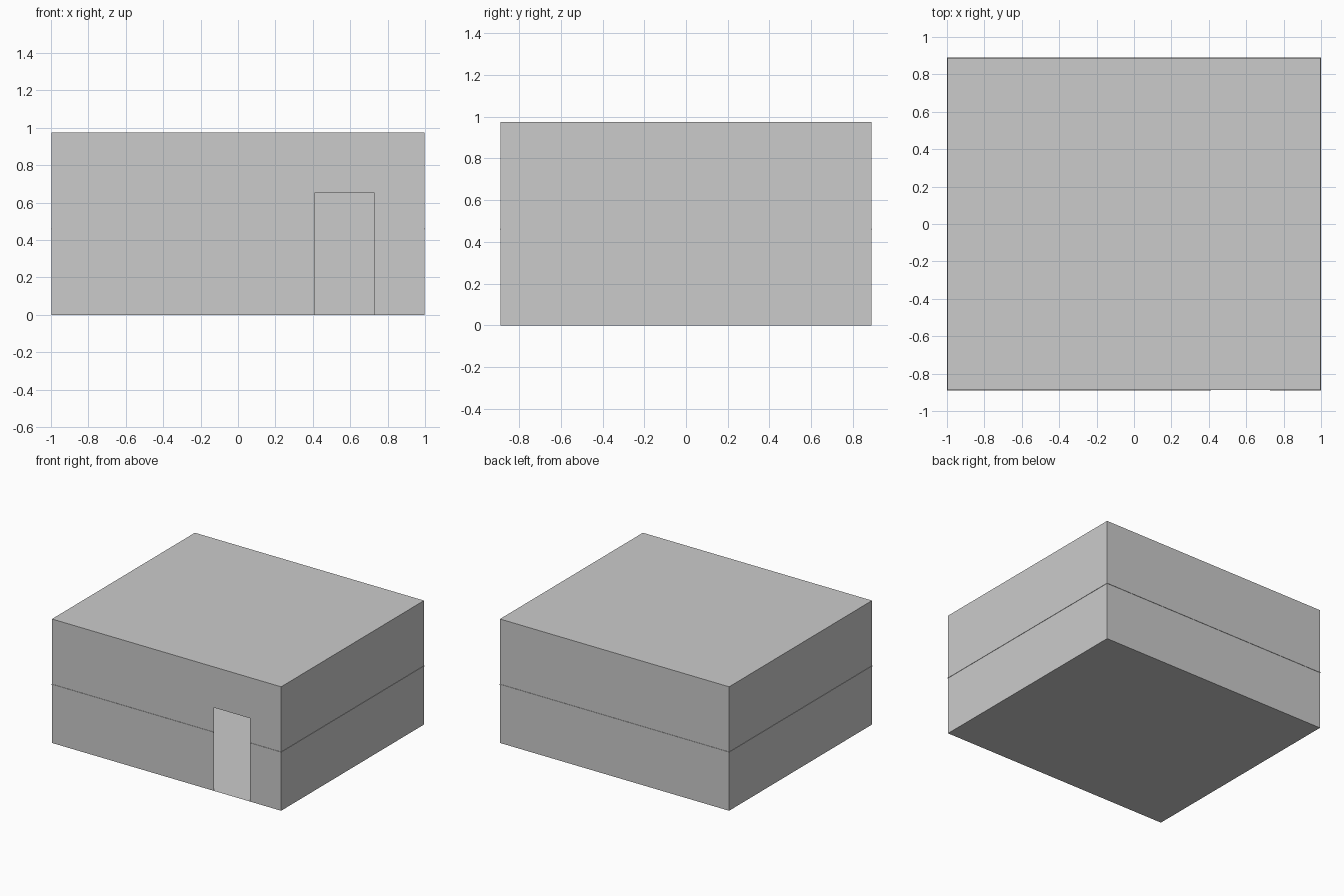
import bpy

if "Cube" in bpy.data.objects:
    bpy.data.objects.remove(bpy.data.objects["Cube"])

W, D, H = 0.997, 0.888, 0.975          # half width, half depth, height
DX0, DX1, DH = 0.412, 0.727, 0.655     # door opening
Z, T, OUT = 0.46, 0.003, 0.003         # trim height, half thickness, projection


def add_mesh(name, verts, faces):
    mesh = bpy.data.meshes.new(name)
    mesh.from_pydata(verts, [], faces)
    obj = bpy.data.objects.new(name, mesh)
    bpy.context.collection.objects.link(obj)
    return obj


def add_box(name, x0, x1, y0, y1):
    bpy.ops.mesh.primitive_cube_add(size=1, location=((x0 + x1) / 2, (y0 + y1) / 2, Z))
    obj = bpy.context.object
    obj.name = name
    obj.scale = (x1 - x0, y1 - y0, 2 * T)


# Hollow thin-skinned shell; the front outline steps around the door opening
front = [(-W, 0), (DX0, 0), (DX0, DH), (DX1, DH), (DX1, 0), (W, 0), (W, H), (-W, H)]
verts = [(x, -D, z) for x, z in front]
verts += [(-W, D, 0), (W, D, 0), (W, D, H), (-W, D, H)]
add_mesh("house_shell", verts, [
    (0, 1, 2, 3, 4, 5, 6, 7),      # front wall
    (9, 8, 11, 10),                # back wall
    (8, 0, 7, 11),                 # left wall
    (5, 9, 10, 6),                 # right wall
    (7, 6, 10, 11),                # roof
    (8, 9, 5, 4, 1, 0),            # floor
])

# Fine trim line around the walls, interrupted by the door
add_box("trim_front_left", -W - OUT, DX0, -D - OUT, -D)
add_box("trim_front_right", DX1, W + OUT, -D - OUT, -D)
add_box("trim_back", -W - OUT, W + OUT, D, D + OUT)
add_box("trim_left", -W - OUT, -W, -D, D)
add_box("trim_right", W, W + OUT, -D, D)
